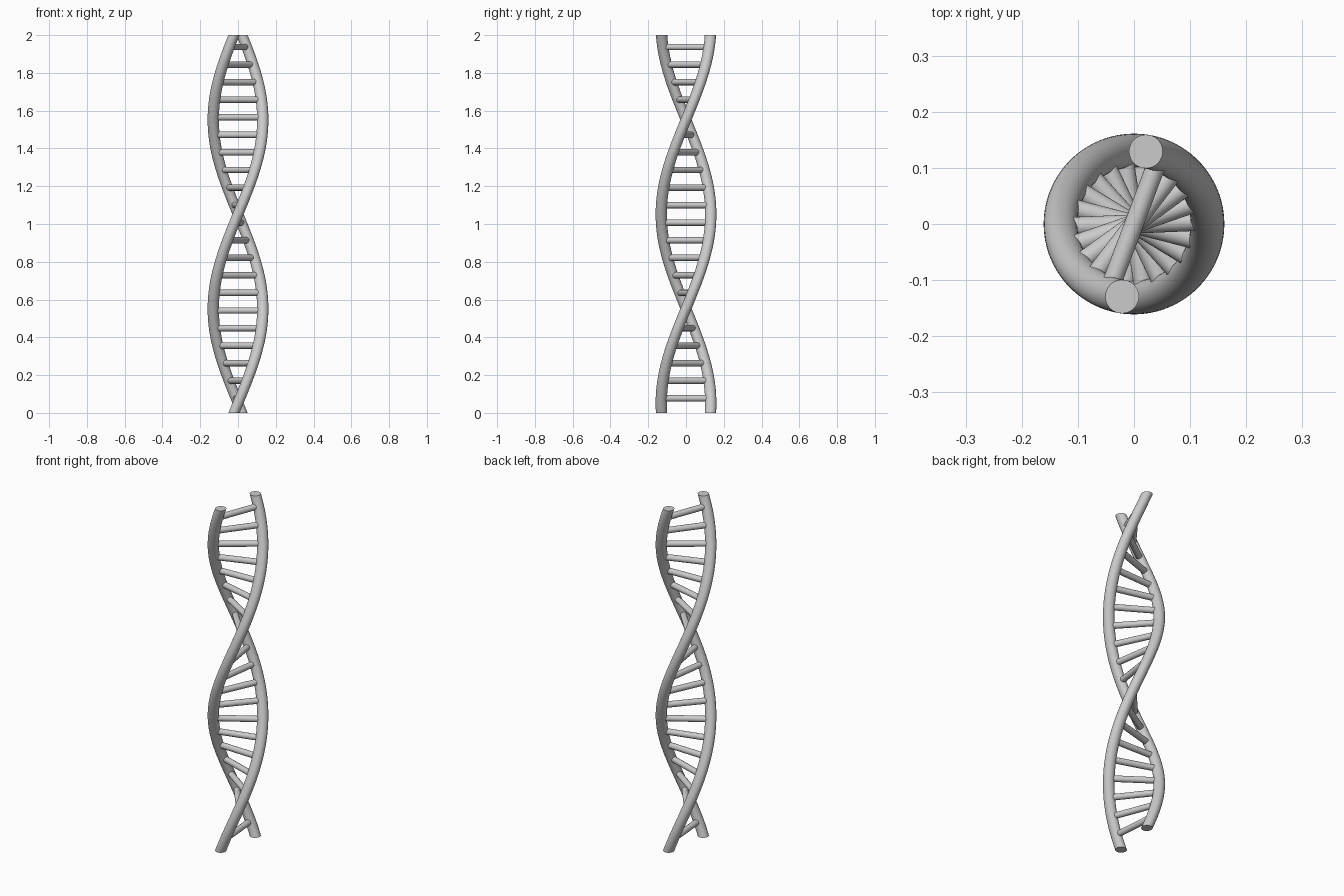
import bpy, bmesh
from math import pi, cos, sin, radians
from mathutils import Matrix, Vector

if "Cube" in bpy.data.objects:
    bpy.data.objects.remove(bpy.data.objects["Cube"])

HEIGHT = 2.0
HELIX_R = 0.131      # axis to strand centre
STRAND_R = 0.030
RUNG_R = 0.017
PHASE = radians(80.7)


def angle_at(z):
    return PHASE + pi * z          # one full right-handed turn over the height


def finish(bm, name):
    bmesh.ops.recalc_face_normals(bm, faces=bm.faces)
    mesh = bpy.data.meshes.new(name)
    bm.to_mesh(mesh)
    bm.free()
    obj = bpy.data.objects.new(name, mesh)
    bpy.context.collection.objects.link(obj)
    bpy.ops.object.select_all(action='DESELECT')
    obj.select_set(True)
    bpy.context.view_layer.objects.active = obj
    bpy.ops.object.shade_smooth_by_angle(angle=radians(40))
    return obj


def strand(name, offset, steps=128, sides=32):
    # horizontal circle swept up the helix, with flat ends
    bm = bmesh.new()
    rings = []
    for i in range(steps + 1):
        z = HEIGHT * i / steps
        turn = Matrix.Rotation(angle_at(z) + offset, 4, 'Z')
        rings.append([bm.verts.new(turn @ Vector((
            HELIX_R + STRAND_R * cos(2 * pi * k / sides),
            STRAND_R * sin(2 * pi * k / sides), z))) for k in range(sides)])
    for a, b in zip(rings, rings[1:]):
        for k in range(sides):
            n = (k + 1) % sides
            bm.faces.new((a[k], a[n], b[n], b[k]))
    bm.faces.new(rings[0][::-1])
    bm.faces.new(rings[-1])
    return finish(bm, name)


def rung(name, z):
    # straight bar joining the two strands
    bm = bmesh.new()
    m = (Matrix.Translation((0, 0, z)) @ Matrix.Rotation(angle_at(z), 4, 'Z')
         @ Matrix.Rotation(pi / 2, 4, 'Y'))
    bmesh.ops.create_cone(bm, cap_ends=True, segments=24, radius1=RUNG_R,
                          radius2=RUNG_R, depth=0.24, matrix=m)
    return finish(bm, name)


# the two strands
strand("strand_a", 0)
strand("strand_b", pi)

# evenly spaced rungs
for i in range(21):
    rung(f"rung_{i + 1:02d}", 0.077 + 0.093 * i)
